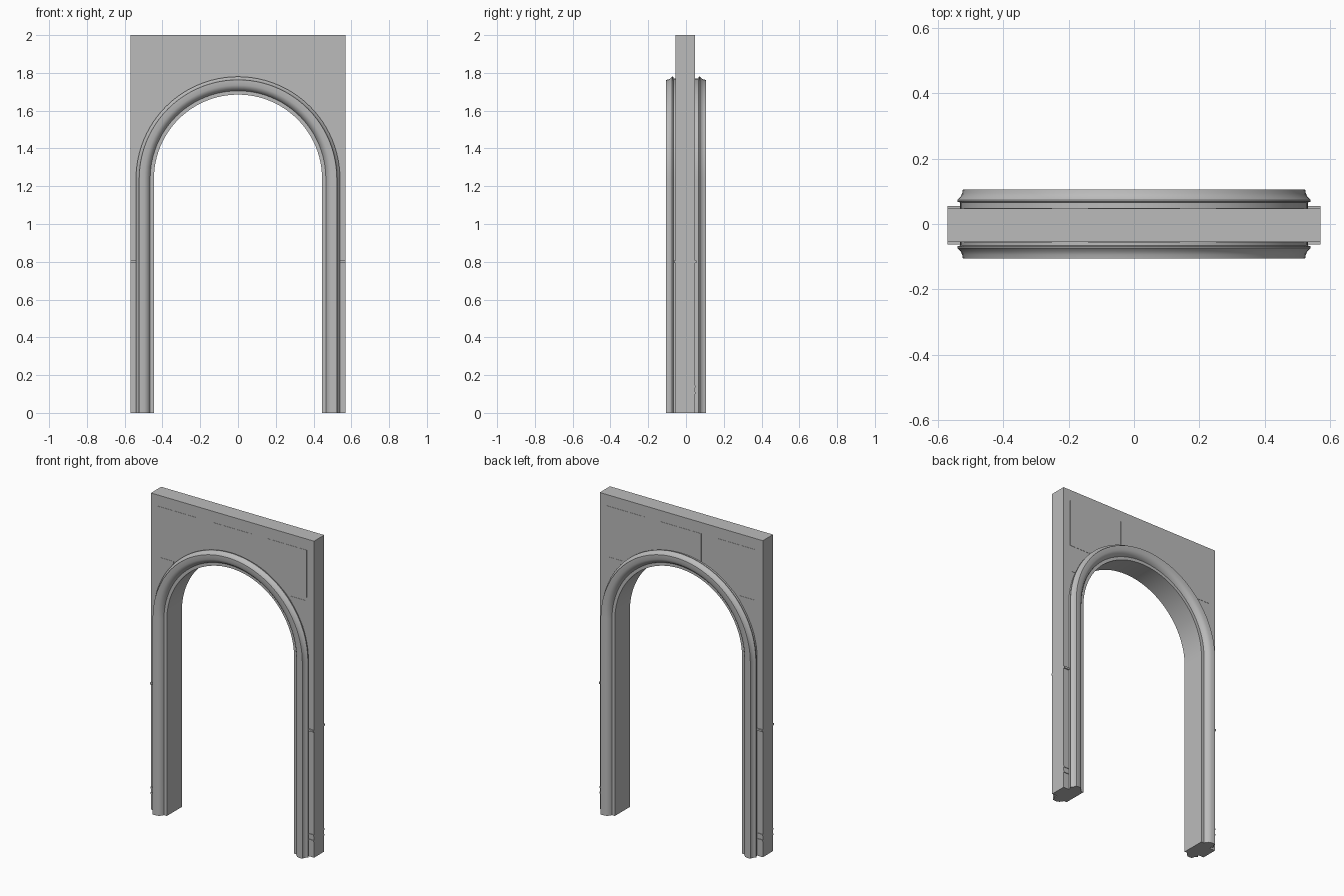
import bpy, bmesh, math

if "Cube" in bpy.data.objects:
    bpy.data.objects.remove(bpy.data.objects["Cube"])

stone = bpy.data.materials.new("grey plaster")
stone.use_nodes = True
GREY = (0.5, 0.5, 0.5, 1)
stone.diffuse_color = GREY
stone.node_tree.nodes["Principled BSDF"].inputs["Base Color"].default_value = GREY

HALF, TOP, SPRING = 0.57, 2.0, 1.24
FRONT, BACK = -0.055, 0.047
STEPS = 48


def finish(name, bm, smooth=False):
    bmesh.ops.recalc_face_normals(bm, faces=bm.faces)
    mesh = bpy.data.meshes.new(name)
    bm.to_mesh(mesh)
    bm.free()
    mesh.materials.append(stone)
    ob = bpy.data.objects.new(name, mesh)
    bpy.context.collection.objects.link(ob)
    if smooth:
        bpy.ops.object.select_all(action="DESELECT")
        ob.select_set(True)
        bpy.context.view_layer.objects.active = ob
        bpy.ops.object.shade_smooth_by_angle(angle=math.radians(30))
    return ob


def arch_path(r):
    """Points (x, z) up one leg, round the arch and down the other."""
    arc = [(-r * math.cos(math.pi * i / STEPS), SPRING + r * math.sin(math.pi * i / STEPS))
           for i in range(STEPS + 1)]
    return [(-r, 0)] + arc + [(r, 0)]


def box(name, x0, x1, y0, y1, z0, z1):
    bm = bmesh.new()
    bmesh.ops.create_cube(bm, size=1)
    for v in bm.verts:
        v.co = ((x0 + x1) / 2 + v.co.x * (x1 - x0), (y0 + y1) / 2 + v.co.y * (y1 - y0),
                (z0 + z1) / 2 + v.co.z * (z1 - z0))
    return finish(name, bm)


# Wall slab with the arched opening
bm = bmesh.new()
outline = arch_path(0.50) + [(HALF, 0), (HALF, TOP), (-HALF, TOP), (-HALF, 0)]
face = bm.faces.new([bm.verts.new((x, FRONT, z)) for x, z in outline])
extruded = bmesh.ops.extrude_face_region(bm, geom=[face])["geom"]
bmesh.ops.translate(bm, vec=(0, BACK - FRONT, 0),
                    verts=[g for g in extruded if isinstance(g, bmesh.types.BMVert)])
finish("wall", bm)

# Moulded casing: half profile (radius, distance from the middle), mirrored to the back
half = [(0.445, 0.075), (0.465, 0.075), (0.469, 0.085), (0.480, 0.098), (0.495, 0.105),
        (0.523, 0.105), (0.525, 0.094), (0.530, 0.083), (0.540, 0.074), (0.540, 0.068),
        (0.531, 0.066), (0.531, 0.050)]
profile = [(r, -y) for r, y in half] + [(r, y) for r, y in reversed(half)]
bm = bmesh.new()
strands = [[bm.verts.new((x, y, z)) for x, z in arch_path(r)] for r, y in profile]
for a, b in zip(strands, strands[1:] + strands[:1]):
    for i in range(len(a) - 1):
        bm.faces.new((a[i], a[i + 1], b[i + 1], b[i]))
for end in (0, -1):
    bm.faces.new([s[end] for s in strands])
finish("arch_casing", bm, smooth=True)

# Shallow panels above the arch, on both faces
for face_name, y in (("front", FRONT), ("back", BACK)):
    y0, y1 = y - 0.0015, y + 0.0015
    box(face_name + "_centre_panel", -0.14, 0.14, y0, y1, 1.75, 1.93)
    for side, s in (("left", 1), ("right", -1)):
        def panel(name, xa, xb, z0, z1):
            box(f"{face_name}_{side}_{name}", min(s * xa, s * xb), max(s * xa, s * xb),
                y0, y1, z0, z1)
        panel("upper_panel", 0.25, 0.52, 1.63, 1.93)
        panel("lower_panel", 0.41, 0.51, 1.46, 1.61)

# Chair rail and skirting beads on the narrow wall strips
for side, s in (("left", 1), ("right", -1)):
    x0, x1 = sorted((s * 0.52, s * HALF))
    for name, z, h, d in (("chair_rail", 0.80, 0.012, 0.008),
                          ("skirting_lower_bead", 0.105, 0.010, 0.004),
                          ("skirting_upper_bead", 0.14, 0.010, 0.004)):
        box(f"{side}_{name}", x0, x1, FRONT - d, BACK + d, z - h / 2, z + h / 2)
